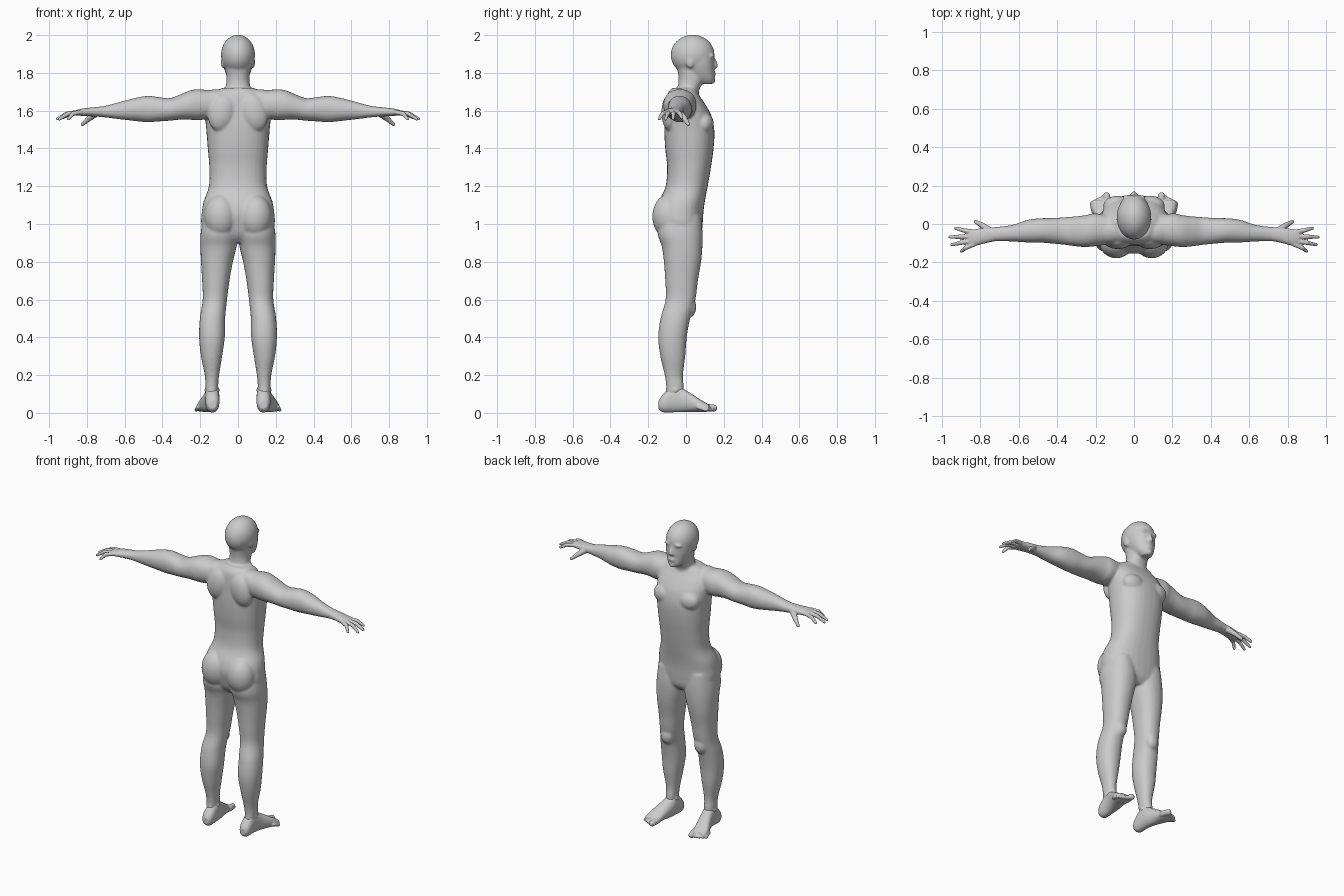
import bpy, bmesh, math
from mathutils import Vector, Matrix

grey = bpy.data.materials.new("plain grey")
grey.diffuse_color = (0.6, 0.6, 0.6, 1)


def spline(rows, steps=5):
    """Catmull-Rom interpolation of loft rows."""
    out = []
    for i in range(len(rows) - 1):
        p = [rows[max(0, min(len(rows) - 1, i + k))] for k in (-1, 0, 1, 2)]
        for j in range(steps):
            t = j / steps
            out.append([0.5 * (2 * b + (c - a) * t + (2 * a - 5 * b + 4 * c - d) * t * t
                               + (3 * b - a - 3 * c + d) * t ** 3) for a, b, c, d in zip(*p)])
    return out + [list(rows[-1])]


def loft(bm, axis, rows, s=1, power=2.2, n=32):
    """Rounded sections (position, a0, a1, b0, b1) along an axis; s=-1 mirrors in x."""
    rings = []
    for t, a0, a1, b0, b1 in spline(rows):
        ring = []
        for k in range(n):
            c, d = math.cos(2 * math.pi * k / n), math.sin(2 * math.pi * k / n)
            a = (a0 + a1) / 2 + (a1 - a0) / 2 * math.copysign(abs(c) ** (2 / power), c)
            b = (b0 + b1) / 2 + (b1 - b0) / 2 * math.copysign(abs(d) ** (2 / power), d)
            x, y, z = {"x": (t, a, b), "y": (a, t, b), "z": (a, b, t)}[axis]
            ring.append(bm.verts.new((s * x, y, z)))
        rings.append(ring)
    for r, q in zip(rings, rings[1:]):
        for k in range(n):
            bm.faces.new((r[k], r[(k + 1) % n], q[(k + 1) % n], q[k]))
    bm.faces.new(rings[0][::-1])
    bm.faces.new(rings[-1])


def ball(bm, s, center, radii, tilt=0):
    c = Vector((s * center[0], center[1], center[2]))
    m = Matrix.Translation(c) @ Matrix.Rotation(s * tilt, 4, 'Y') @ Matrix.Diagonal((*radii, 1))
    bmesh.ops.create_icosphere(bm, subdivisions=4, radius=1, matrix=m)


def digit(bm, s, pts):
    """Tapered rounded chain through (x, y, z, radius) points."""
    for x, y, z, r in pts:
        ball(bm, s, (x, y, z), (r, r, r))
    for p, q in zip(pts, pts[1:]):
        a, b = Vector((s * p[0], p[1], p[2])), Vector((s * q[0], q[1], q[2]))
        rot = (b - a).to_track_quat('Z', 'Y').to_matrix().to_4x4()
        bmesh.ops.create_cone(bm, cap_ends=True, segments=20, radius1=p[3], radius2=q[3],
                              depth=(b - a).length, matrix=Matrix.Translation((a + b) / 2) @ rot)


def finish(bm, name, voxel, smooth):
    """Fuse the overlapping forms into one smooth skin."""
    bmesh.ops.recalc_face_normals(bm, faces=bm.faces)
    me = bpy.data.meshes.new(name)
    bm.to_mesh(me)
    bm.free()
    me.materials.append(grey)
    ob = bpy.data.objects.new(name, me)
    bpy.context.collection.objects.link(ob)
    rm = ob.modifiers.new("fuse", 'REMESH')
    rm.mode, rm.voxel_size, rm.use_smooth_shade = 'VOXEL', voxel, True
    sm = ob.modifiers.new("soften", 'SMOOTH')
    sm.factor, sm.iterations = 0.5, smooth


# ---- body
body = bmesh.new()
torso = [(.90, .08, -.09, .05), (.94, .165, -.125, .08), (1.0, .194, -.145, .088),
         (1.06, .192, -.155, .092), (1.12, .182, -.142, .10), (1.2, .154, -.108, .115),
         (1.3, .152, -.10, .132), (1.4, .16, -.11, .146), (1.5, .168, -.115, .15),
         (1.58, .175, -.112, .132), (1.64, .172, -.108, .098), (1.69, .14, -.098, .065),
         (1.72, .085, -.075, .055)]
loft(body, "z", [(z, -w, w, a, b) for z, w, a, b in torso], power=2.35)

# neck
loft(body, "z", [(1.64, -.085, .085, -.09, .07), (1.70, -.07, .07, -.055, .068),
                 (1.74, -.063, .063, -.041, .085), (1.78, -.062, .062, -.04, .10),
                 (1.84, -.065, .065, -.05, .08)])

# skull, face and jaw
ball(body, 1, (0, .035, 1.895), (.09, .116, .107))
loft(body, "z", [(1.742, -.028, .028, .085, .142), (1.765, -.048, .048, .04, .152),
                 (1.80, -.066, .066, .0, .15), (1.85, -.08, .08, -.03, .15),
                 (1.90, -.08, .08, -.03, .148), (1.93, -.07, .07, -.02, .138)])
digit(body, 1, [(0, .145, 1.878, .009), (0, .158, 1.838, .013)])      # nose
ball(body, 1, (0, .148, 1.795), (.024, .012, .011))                     # mouth
ball(body, 1, (0, .140, 1.757), (.022, .016, .014))                     # chin

for s in (-1, 1):
    ball(body, s, (.032, .138, 1.893), (.03, .015, .009), .1)           # brow
    ball(body, s, (.012, .150, 1.832), (.009, .012, .008))              # nostril
    ball(body, s, (.081, .022, 1.855), (.010, .02, .03))                # ear
    ball(body, s, (.085, -.085, 1.59), (.072, .045, .10), -.25)         # shoulder blade
    ball(body, s, (.085, .095, 1.53), (.075, .052, .06))                # chest
    ball(body, s, (.092, -.095, 1.04), (.088, .083, .115))              # buttock
    ball(body, s, (.13, -.035, 1.66), (.10, .065, .052), .1)            # trapezius
    # arm
    loft(body, "x", [(.09, -.10, .04, 1.57, 1.70), (.2, -.115, .055, 1.55, 1.713),
                     (.25, -.12, .046, 1.552, 1.708), (.3, -.116, .04, 1.553, 1.688),
                     (.36, -.108, .035, 1.547, 1.666), (.42, -.102, .031, 1.543, 1.672),
                     (.48, -.097, .03, 1.539, 1.678), (.55, -.096, .022, 1.546, 1.666),
                     (.63, -.091, -.004, 1.555, 1.645), (.70, -.089, -.014, 1.564, 1.626),
                     (.745, -.09, -.018, 1.568, 1.619)], s)
    # leg
    loft(body, "z", [(.09, .108, .168, -.11, -.01), (.14, .105, .173, -.105, -.012),
                     (.2, .10, .176, -.113, -.016), (.3, .084, .196, -.136, -.004),
                     (.4, .07, .206, -.147, .004), (.5, .068, .202, -.135, .022),
                     (.6, .058, .187, -.108, .05), (.7, .045, .19, -.11, .063),
                     (.8, .027, .196, -.117, .08), (.88, .008, .199, -.128, .087),
                     (.95, .0, .198, -.15, .088), (1.04, .02, .185, -.14, .08)], s)
    ball(body, s, (.122, .018, .56), (.042, .036, .055))                # kneecap
    ball(body, s, (.138, -.055, .12), (.042, .022, .022))               # ankle bones
finish(body, "body", 0.007, 6)

# ---- hands
hands = bmesh.new()
fingers = [(-.042, .935, -.022, 1.562), (-.065, .965, -.068, 1.557),
           (-.087, .955, -.108, 1.555), (-.106, .905, -.142, 1.556)]
for s in (-1, 1):
    loft(hands, "x", [(.715, -.088, -.017, 1.566, 1.623), (.77, -.099, -.02, 1.57, 1.617),
                      (.82, -.112, -.026, 1.572, 1.612), (.86, -.112, -.034, 1.575, 1.602)], s)
    for y0, x1, y1, z1 in fingers:
        xm, ym = .845 * .5 + x1 * .5, (y0 + y1) / 2
        digit(hands, s, [(.835, y0, 1.592, .013), (xm, ym, 1.584, .0115), (x1 - .008, y1, z1, .008)])
    digit(hands, s, [(.75, -.036, 1.588, .02), (.79, -.006, 1.557, .0145),
                     (.823, .012, 1.528, .0095)])                       # thumb
finish(hands, "hands", 0.004, 2)

# ---- feet
feet = bmesh.new()
for s in (-1, 1):
    loft(feet, "y", [(-.145, .115, .155, .02, .065), (-.12, .10, .17, .003, .10),
                     (-.06, .098, .174, .003, .15), (-.01, .10, .185, .004, .125),
                     (.05, .112, .208, .005, .088), (.09, .12, .22, .004, .062),
                     (.122, .128, .218, .008, .045)], s)
    for i in range(5):                                                  # toes
        r = .019 if i == 0 else .0125 - .0008 * i
        x, y = .143 + .0185 * i + (.004 if i else 0), .146 - .0095 * i
        digit(feet, s, [(x - .008, y - .045, .03, r), (x, y, .006 + r, r)])
finish(feet, "feet", 0.005, 3)
